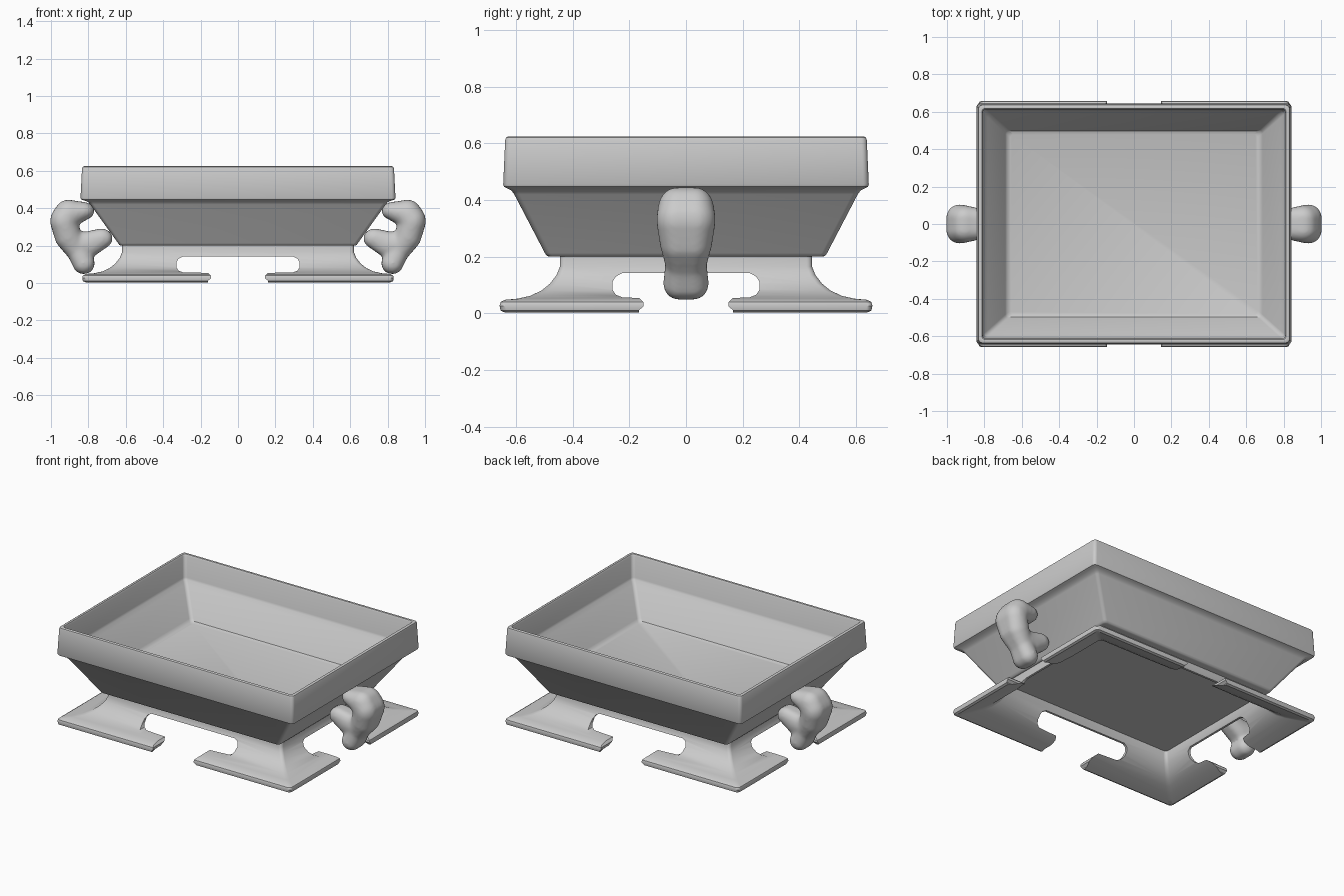
import bpy, bmesh
from math import sin, cos, pi, radians
from mathutils import Matrix, Vector

if "Cube" in bpy.data.objects:
    bpy.data.objects.remove(bpy.data.objects["Cube"])


def make_object(name, bm):
    bmesh.ops.recalc_face_normals(bm, faces=bm.faces)
    mesh = bpy.data.meshes.new(name)
    bm.to_mesh(mesh)
    bm.free()
    obj = bpy.data.objects.new(name, mesh)
    bpy.context.collection.objects.link(obj)
    return obj


def apply_modifiers(obj, angle=35):
    bpy.ops.object.select_all(action='DESELECT')
    obj.select_set(True)
    bpy.context.view_layer.objects.active = obj
    for mod in list(obj.modifiers):
        bpy.ops.object.modifier_apply(modifier=mod.name)
    bpy.ops.object.shade_smooth_by_angle(angle=radians(angle))


def rect_loft(name, sections, radius=0.02, steps=4):
    """Stack of rounded rectangles (half x, half y, z), capped at both ends."""
    bm = bmesh.new()
    rings = []
    for hx, hy, z in sections:
        ring = []
        for q, (sx, sy) in enumerate(((1, 1), (-1, 1), (-1, -1), (1, -1))):
            for i in range(steps + 1):
                a = (q + i / steps) * pi / 2
                ring.append(bm.verts.new((sx * (hx - radius) + radius * cos(a),
                                          sy * (hy - radius) + radius * sin(a), z)))
        rings.append(ring)
    n = len(rings[0])
    for a, b in zip(rings, rings[1:]):
        for i in range(n):
            j = (i + 1) % n
            bm.faces.new((a[i], a[j], b[j], b[i]))
    bm.faces.new(rings[0])
    bm.faces.new(rings[-1])
    return make_object(name, bm)


# Tray: sloping basin with an upright rim band, soft edges and hollow inside
tray = rect_loft("tray", [
    (0.625, 0.482, 0.20), (0.634, 0.491, 0.203), (0.641, 0.498, 0.213),
    (0.790, 0.606, 0.420), (0.802, 0.616, 0.434), (0.825, 0.632, 0.442),
    (0.838, 0.642, 0.447), (0.842, 0.645, 0.456),
    (0.834, 0.638, 0.612), (0.831, 0.635, 0.621), (0.823, 0.627, 0.625),
    (0.814, 0.618, 0.623), (0.809, 0.613, 0.614),
    (0.805, 0.608, 0.480), (0.800, 0.603, 0.467), (0.782, 0.588, 0.448),
    (0.688, 0.504, 0.288), (0.679, 0.497, 0.275), (0.660, 0.482, 0.268)])
apply_modifiers(tray)

# Base: thin flared skirt, split into four corner feet
profile = [(0.0, 0.21), (0.0, 0.165), (0.012, 0.135), (0.035, 0.105), (0.066, 0.08),
           (0.105, 0.062), (0.15, 0.052), (0.195, 0.048), (0.209, 0.04), (0.213, 0.027),
           (0.209, 0.01), (0.196, 0.004), (0.17, 0.012), (0.13, 0.026), (0.09, 0.042),
           (0.055, 0.062), (0.025, 0.09), (0.004, 0.122), (-0.010, 0.155), (-0.014, 0.195)]
base = rect_loft("corner_feet", [(0.62 + d, 0.445 + d, z) for d, z in profile])


def gap_cutter(name, toe, column, along_x):
    """Prism shaped like the opening between two feet."""
    half = [(toe + 0.015, -0.1), (toe + 0.015, 0.012), (toe, 0.025), (toe, 0.04),
            (toe + 0.015, 0.054), (column - 0.035, 0.057), (column - 0.012, 0.066),
            (column, 0.085), (column, 0.11), (column - 0.012, 0.13), (column - 0.035, 0.142)]
    outline = half + [(-u, z) for u, z in reversed(half)]
    bm = bmesh.new()
    ends = []
    for t in (-1.2, 1.2):
        ends.append([bm.verts.new((t, u, z) if along_x else (u, t, z)) for u, z in outline])
    bm.faces.new(ends[0])
    bm.faces.new(ends[1])
    for i in range(len(outline)):
        j = (i + 1) % len(outline)
        bm.faces.new((ends[0][i], ends[0][j], ends[1][j], ends[1][i]))
    return make_object(name, bm)


cutters = [gap_cutter("front_gap_cutter", 0.145, 0.33, False),
           gap_cutter("side_gap_cutter", 0.15, 0.26, True)]
for cutter in cutters:
    cut = base.modifiers.new("gap", 'BOOLEAN')
    cut.operation = 'DIFFERENCE'
    cut.solver = 'EXACT'
    cut.object = cutter
apply_modifiers(base)
for cutter in cutters:
    bpy.data.objects.remove(cutter)

# Handles: soft looped lumps along paths of (x, z, radius x, y, z)
lobe = [(0.905, 0.37, 0.078, 0.10, 0.076), (0.932, 0.33, 0.073, 0.106, 0.085),
        (0.91, 0.255, 0.072, 0.094, 0.08), (0.862, 0.18, 0.056, 0.074, 0.07),
        (0.825, 0.105, 0.06, 0.082, 0.058)]
upper_arm = [(0.905, 0.37, 0.078, 0.10, 0.074), (0.835, 0.385, 0.068, 0.085, 0.05)]
lower_arm = [(0.855, 0.20, 0.065, 0.075, 0.07), (0.795, 0.208, 0.065, 0.07, 0.07),
             (0.73, 0.238, 0.06, 0.065, 0.054)]
for side, label in ((1, "right_handle"), (-1, "left_handle")):
    bm = bmesh.new()
    for path in (lobe, upper_arm, lower_arm):
        for p, q in zip(path, path[1:]):
            for t in (0, 0.33, 0.67, 1):
                x, z, rx, ry, rz = Vector(p).lerp(Vector(q), t)
                # a row of spheres gives a broad, squarish section
                for y in (-0.3 * ry, 0, 0.3 * ry):
                    place = Matrix.Translation((side * x, y, z))
                    bmesh.ops.create_uvsphere(
                        bm, u_segments=20, v_segments=14, radius=1,
                        matrix=place @ Matrix.Diagonal((rx, 0.7 * ry, rz, 1)))
    handle = make_object(label, bm)
    fuse = handle.modifiers.new("fuse", 'REMESH')
    fuse.mode = 'VOXEL'
    fuse.voxel_size = 0.009
    soften = handle.modifiers.new("soften", 'SMOOTH')
    soften.factor = 0.5
    soften.iterations = 14
    apply_modifiers(handle, 80)
